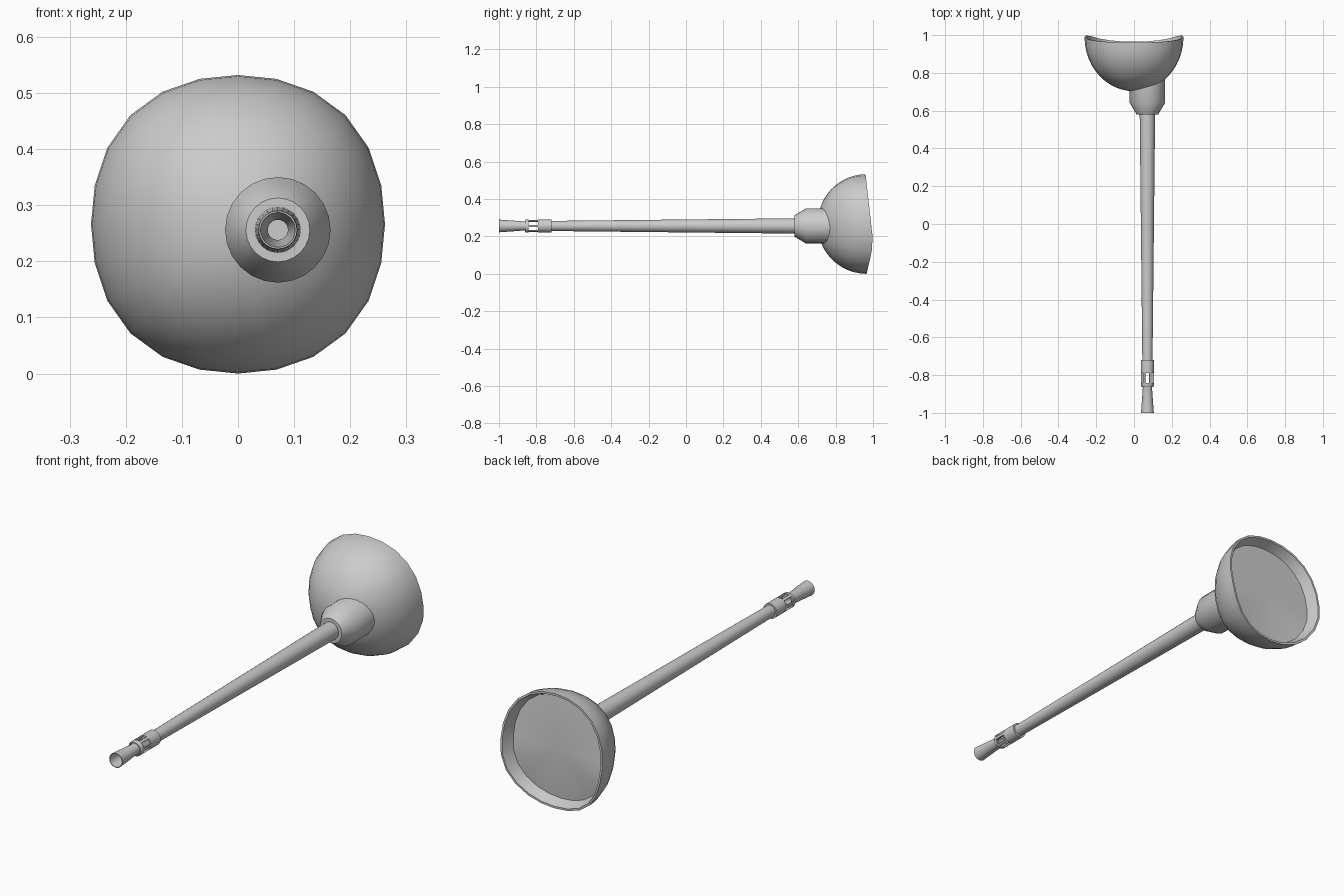
import bpy, bmesh, math
from mathutils import Vector

if "Cube" in bpy.data.objects:
    bpy.data.objects.remove(bpy.data.objects["Cube"])

grey = bpy.data.materials.new("grey_metal")
grey.diffuse_color = (0.6, 0.6, 0.6, 1)
grey.use_nodes = True
grey.node_tree.nodes["Principled BSDF"].inputs["Base Color"].default_value = grey.diffuse_color

AX, AZ = 0.071, 0.256      # barrel axis
CZ = 0.266                 # bowl centre height


def finish(name, bm, angle=35):
    bmesh.ops.recalc_face_normals(bm, faces=bm.faces)
    mesh = bpy.data.meshes.new(name)
    bm.to_mesh(mesh)
    bm.free()
    obj = bpy.data.objects.new(name, mesh)
    bpy.context.collection.objects.link(obj)
    mesh.materials.append(grey)
    bpy.ops.object.select_all(action='DESELECT')
    obj.select_set(True)
    bpy.context.view_layer.objects.active = obj
    bpy.ops.object.shade_smooth_by_angle(angle=math.radians(angle))
    return obj


def bridge(bm, rings, skip=lambda i, j: False):
    for i in range(len(rings) - 1):
        a, b = rings[i], rings[i + 1]
        n = len(a)
        for j in range(n):
            if not skip(i, j):
                bm.faces.new((a[j], a[(j + 1) % n], b[(j + 1) % n], b[j]))


def lathe(name, profile, n=24, caps=(False, False), closed=False):
    """Revolve (y, radius) points around the barrel axis."""
    bm = bmesh.new()
    rings = [[bm.verts.new((AX + r * math.cos(2 * math.pi * j / n), y,
                            AZ + r * math.sin(2 * math.pi * j / n)))
              for j in range(n)] for y, r in profile]
    bridge(bm, rings + rings[:1] if closed else rings)
    if caps[0]:
        bm.faces.new(rings[0])
    if caps[1]:
        bm.faces.new(rings[-1])
    return finish(name, bm)


# Bowl outline: slightly squared circle with a rim swept back at top and bottom
def bowl_point(a, scale, depth):
    bulge = 0.009 * math.sin(2 * a) ** 2
    rx, rz = 0.262 + bulge, 0.266 + bulge
    dz = rz * math.sin(a)
    rim = 1.0 - (0.04 * (dz + 0.09) / 0.356 if dz > -0.09
                 else 0.035 * ((-0.09 - dz) / 0.176) ** 1.3)
    y = 0.703 + (rim - 0.703) * (1 - depth)
    return Vector((rx * scale * math.cos(a), y, CZ + dz * scale))


# Ball mount: dome, thin lip, recessed inner wall and back plate
bm = bmesh.new()
N, STEPS = 24, 12
angles = [2 * math.pi * j / N for j in range(N)]
rings = []
for k in range(1, STEPS + 1):
    p = math.pi / 2 * k / STEPS
    rings.append([bm.verts.new(bowl_point(a, math.sin(p), math.cos(p))) for a in angles])
for scale, depth in ((0.965, 0.0), (0.895, 0.19)):
    rings.append([bm.verts.new(bowl_point(a, scale, depth)) for a in angles])
bridge(bm, rings)
pole = bm.verts.new((0, 0.703, CZ))
hub = bm.verts.new((0, 0.935, CZ))
for j in range(N):
    bm.faces.new((pole, rings[0][j], rings[0][(j + 1) % N]))
    bm.faces.new((hub, rings[-1][(j + 1) % N], rings[-1][j]))
finish("ball_mount", bm)

# Collar where the barrel meets the mount
lathe("barrel_collar", [(0.58, 0.057), (0.642, 0.094), (0.80, 0.094)], caps=(True, True))

# Long tapered barrel
lathe("barrel", [(-0.775, 0.027), (-0.72, 0.027), (0.60, 0.041)], caps=(True, True))

# Slotted sleeve: every sixth of the turn has one open slot, centred on top
bm = bmesh.new()
M = 36
outer = [(-0.862, 0.031), (-0.856, 0.035), (-0.843, 0.035), (-0.79, 0.035), (-0.72, 0.035)]
inner = [(y, 0.027) for y, r in outer]


def sleeve_ring(y, r):
    return [bm.verts.new((AX + r * math.cos(2 * math.pi * j / M), y,
                          AZ + r * math.sin(2 * math.pi * j / M))) for j in range(M)]


def in_slot(j):
    return (j - 7) % 6 < 4


out_rings = [sleeve_ring(*p) for p in outer]
in_rings = [sleeve_ring(*p) for p in inner]
for rs in (out_rings, in_rings):
    bridge(bm, rs, lambda i, j: i == 2 and in_slot(j))
bridge(bm, [out_rings[0], in_rings[0]])
bridge(bm, [out_rings[-1], in_rings[-1]])
# Slot side walls and end walls
for j in range(M):
    k = (j + 1) % M
    if in_slot(j):
        for i in (2, 3):
            bm.faces.new((out_rings[i][j], out_rings[i][k], in_rings[i][k], in_rings[i][j]))
    if in_slot(j) != in_slot(j - 1):
        bm.faces.new((out_rings[2][j], out_rings[3][j], in_rings[3][j], in_rings[2][j]))
finish("slotted_sleeve", bm)

# Flared hollow muzzle
lathe("flared_muzzle", [(-0.848, 0.0275), (-0.862, 0.024), (-1.0, 0.034),
                        (-1.0, 0.031), (-0.862, 0.018), (-0.848, 0.018)], closed=True)
